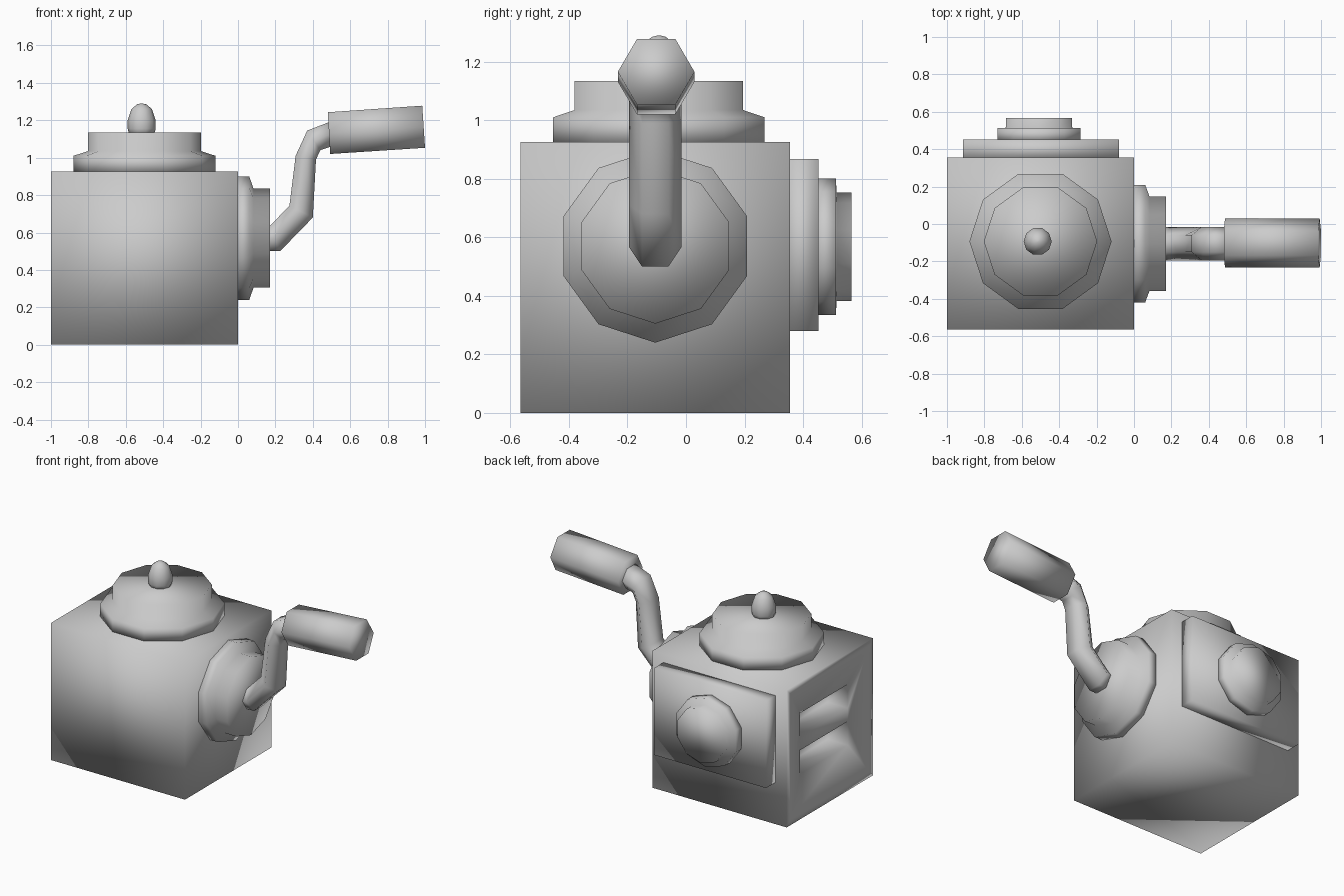
import bpy, bmesh
from math import sin, cos, pi
from mathutils import Matrix, Vector

if "Cube" in bpy.data.objects:
    bpy.data.objects.remove(bpy.data.objects["Cube"])


def finish(name, bm):
    bmesh.ops.recalc_face_normals(bm, faces=bm.faces[:])
    mesh = bpy.data.meshes.new(name)
    bm.to_mesh(mesh)
    bm.free()
    mesh.shade_smooth()
    obj = bpy.data.objects.new(name, mesh)
    bpy.context.collection.objects.link(obj)
    return obj


def loft(name, rings):
    """Skin consecutive rings of points and cap both ends."""
    bm = bmesh.new()
    loops = [[bm.verts.new(p) for p in ring] for ring in rings]
    n = len(rings[0])
    for a, b in zip(loops, loops[1:]):
        for i in range(n):
            j = (i + 1) % n
            bm.faces.new((a[i], a[j], b[j], b[i]))
    bm.faces.new(loops[0][::-1])
    bm.faces.new(loops[-1])
    return finish(name, bm)


def turned(name, profile, sides, origin, axis, first):
    """Stack of regular rings along axis; first points to the first corner."""
    axis, first, origin = Vector(axis), Vector(first), Vector(origin)
    side = axis.cross(first)
    rings = []
    for r, h in profile:
        rings.append([origin + axis * h + first * (r * cos(2 * pi * i / sides))
                      + side * (r * sin(2 * pi * i / sides)) for i in range(sides)])
    return loft(name, rings)


def hex_tube(name, ends, half_width, y):
    """Hexagonal tube given upper and lower outline points in the xz plane."""
    rings = []
    for (x1, z1), (x2, z2) in ends:
        xm, zm = (x1 + x2) / 2, (z1 + z2) / 2
        w = half_width
        rings.append([(x1, y - w / 2, z1), (x1, y + w / 2, z1), (xm, y + w, zm),
                      (x2, y + w / 2, z2), (x2, y - w / 2, z2), (xm, y - w, zm)])
    return loft(name, rings)


def box(lo, hi):
    bm = bmesh.new()
    bmesh.ops.create_cube(bm, size=1)
    lo, hi = Vector(lo), Vector(hi)
    size = hi - lo
    bmesh.ops.transform(bm, verts=bm.verts[:], matrix=Matrix.Translation((lo + hi) / 2)
                        @ Matrix.Diagonal((*size, 1)))
    return bm


# body, with a framed recess and two slots in its left side
bm = box((-1, -0.565, 0), (0, 0.355, 0.925))
panel = min(bm.faces, key=lambda f: f.calc_center_median().x)
bmesh.ops.inset_region(bm, faces=[panel], thickness=0.06)
bmesh.ops.inset_region(bm, faces=[panel], thickness=0.1)
for v in panel.verts:
    v.co.x = -0.955
    v.co.y = -0.105 + (0.255 if v.co.y > -0.105 else -0.255)
    v.co.z = 0.68 if v.co.z > 0.46 else 0.27
strips = [panel]
for z in (0.43, 0.52):
    geom = strips + list({e for f in strips for e in f.edges})
    bmesh.ops.bisect_plane(bm, geom=geom, plane_co=(0, 0, z), plane_no=(0, 0, 1))
    strips = [f for f in bm.faces if all(abs(v.co.x + 0.955) < 1e-4 for v in f.verts)]
for f in strips:
    if abs(f.calc_center_median().z - 0.475) > 0.06:
        new = bmesh.ops.extrude_discrete_faces(bm, faces=[f])["faces"]
        bmesh.ops.translate(bm, verts=new[0].verts[:], vec=(0.15, 0, 0))
finish("body", bm)

# stepped lid and its knob
turned("lid", [(0.38, 0.92), (0.38, 1.01), (0.303, 1.035), (0.303, 1.135)],
       10, (-0.5, -0.093, 0), (0, 0, 1), (1, 0, 0))
turned("lid_knob", [(0.065, 1.12), (0.075, 1.155), (0.075, 1.2), (0.055, 1.26),
                    (0.025, 1.285), (0.004, 1.29)],
       10, (-0.515, -0.093, 0), (0, 0, 1), (1, 0, 0))

# crank flange on the right side
turned("crank_flange", [(0.33, -0.01), (0.33, 0.06), (0.265, 0.083), (0.265, 0.17)],
       10, (0, -0.105, 0.57), (1, 0, 0), (0, 0, 1))

# back plate with stepped boss
finish("back_plate", box((-0.915, 0.34, 0.28), (-0.08, 0.453, 0.867)))
turned("back_boss", [(0.233, 0.44), (0.233, 0.512), (0.185, 0.515), (0.185, 0.566)],
       10, (-0.508, 0, 0.568), (0, 1, 0), (0, 0, 1))

# bent crank arm and hexagonal grip
hex_tube("crank_arm", [((0.15, 0.635), (0.15, 0.50)), ((0.17, 0.635), (0.225, 0.50)),
                       ((0.275, 0.743), (0.40, 0.68)), ((0.308, 1.01), (0.417, 0.99)),
                       ((0.37, 1.145), (0.44, 1.04)), ((0.50, 1.195), (0.50, 1.06))],
         0.09, -0.105)
hex_tube("crank_grip", [((0.48, 1.243), (0.493, 1.02)), ((0.985, 1.278), (1.0, 1.053))],
         0.131, -0.102)
